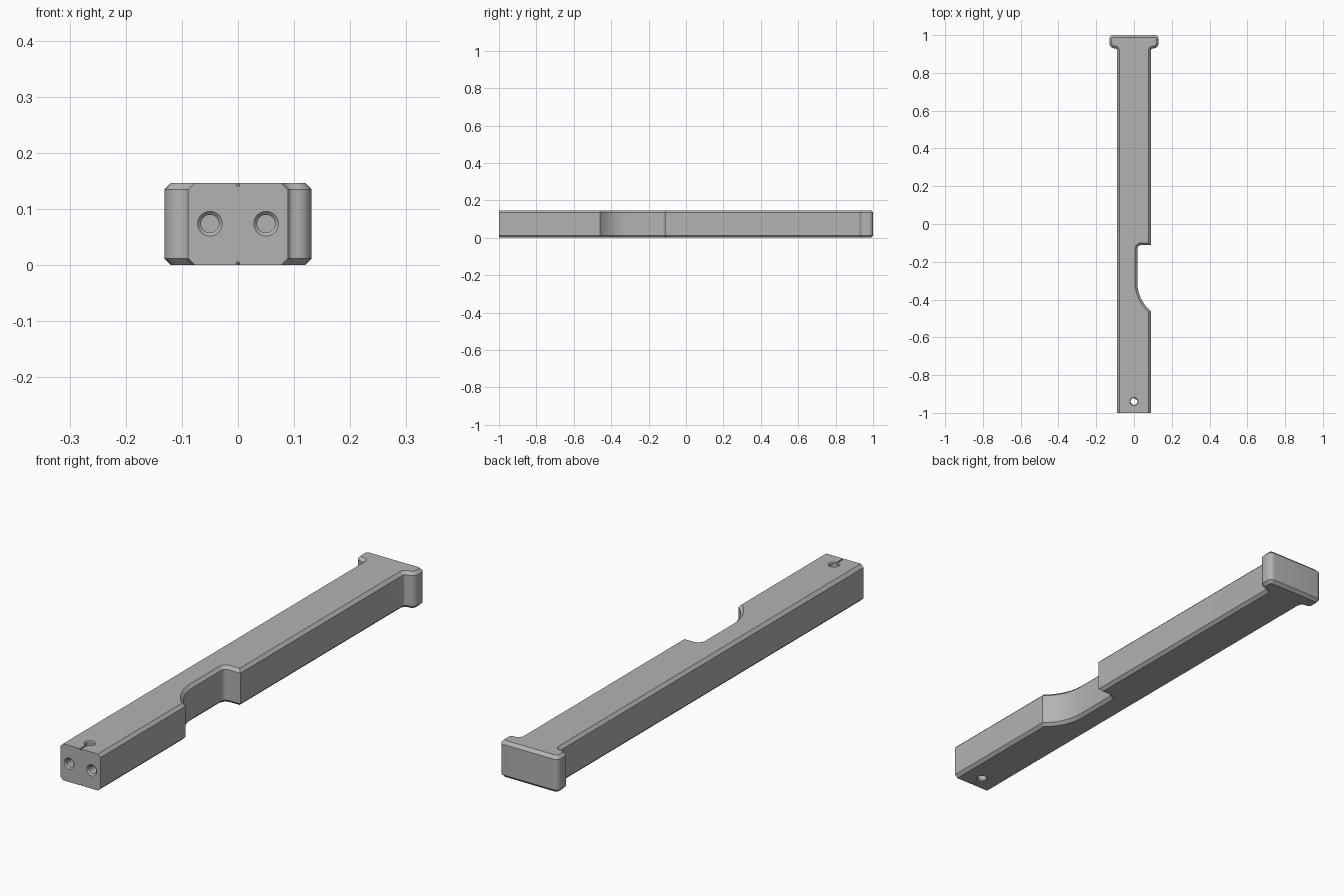
import bpy, bmesh, math
from mathutils import Matrix, Vector

cube = bpy.data.objects.get("Cube")
if cube:
    bpy.data.objects.remove(cube, do_unlink=True)

HEIGHT, CHAMFER = 0.147, 0.012
HALF_SHAFT, HALF_HEAD = 0.089, 0.131
FRONT, BACK = -1.0, 1.0

grey = bpy.data.materials.new("plain grey")
grey.use_nodes = True
colour = (0.45, 0.45, 0.45, 1)
grey.diffuse_color = colour
grey.node_tree.nodes["Principled BSDF"].inputs["Base Color"].default_value = colour


def arc(cx, cy, radius, start, end, steps=8):
    """Points on an arc between two angles in degrees."""
    angles = [math.radians(start + (end - start) * i / steps) for i in range(steps + 1)]
    return [(cx + radius * math.cos(a), cy + radius * math.sin(a)) for a in angles]


def make_object(name, bm):
    bmesh.ops.recalc_face_normals(bm, faces=bm.faces)
    mesh = bpy.data.meshes.new(name)
    bm.to_mesh(mesh)
    bm.free()
    mesh.materials.append(grey)
    obj = bpy.data.objects.new(name, mesh)
    bpy.context.collection.objects.link(obj)
    return obj


def cut(target, bm):
    """Subtract a temporary solid from the target."""
    cutter = make_object("cutter", bm)
    cutter.hide_render = True
    mod = target.modifiers.new("cut", "BOOLEAN")
    mod.operation, mod.solver, mod.object = "DIFFERENCE", "EXACT", cutter
    bpy.context.view_layer.objects.active = target
    bpy.ops.object.modifier_apply(modifier=mod.name)
    bpy.data.objects.remove(cutter, do_unlink=True)


def cut_cone(target, start, end, r1, r2):
    """Cut a round hole running from start to end."""
    start, end = Vector(start), Vector(end)
    axis = end - start
    place = Matrix.Translation((start + end) / 2) @ axis.to_track_quat("Z", "Y").to_matrix().to_4x4()
    bm = bmesh.new()
    bmesh.ops.create_cone(bm, cap_ends=True, segments=32, radius1=r1, radius2=r2,
                          depth=axis.length, matrix=place)
    cut(target, bm)


def cut_box(target, centre, size):
    bm = bmesh.new()
    bmesh.ops.create_cube(bm, matrix=Matrix.Translation(centre) @ Matrix.Diagonal((*size, 1)))
    cut(target, bm)


# Outline of the bar: head with rounded corners, and a scooped notch on one side
notch_x, notch_back, notch_front, scoop_y = 0.018, -0.112, -0.46, -0.31
dx, dy = HALF_SHAFT - notch_x, scoop_y - notch_front
scoop = (dx * dx + dy * dy) / (2 * dx)
sweep = math.degrees(math.asin(dy / scoop))
head_y, fillet, lower, upper = 0.93, 0.012, 0.028, 0.022

head = (arc(HALF_SHAFT + fillet, head_y - fillet, fillet, 180, 90)
        + arc(HALF_HEAD - lower, head_y + lower, lower, -90, 0)
        + arc(HALF_HEAD - upper, BACK - upper, upper, 0, 90))
outline = ([(HALF_SHAFT, FRONT - 0.1)]
           + arc(notch_x + scoop, scoop_y, scoop, 180 + sweep, 180, 14)
           + arc(notch_x + 0.02, notch_back - 0.02, 0.02, 180, 90)
           + [(HALF_SHAFT, notch_back)]
           + head + [(-x, y) for x, y in reversed(head)]
           + [(-HALF_SHAFT, FRONT - 0.1)])

# Extrude, chamfer the top and bottom rims, then slice the front end flat
bm = bmesh.new()
base = bm.faces.new([bm.verts.new((x, y, 0)) for x, y in outline])
side = bmesh.ops.extrude_face_region(bm, geom=[base], use_keep_orig=True)
bmesh.ops.translate(bm, vec=(0, 0, HEIGHT),
                    verts=[v for v in side["geom"] if isinstance(v, bmesh.types.BMVert)])
bmesh.ops.remove_doubles(bm, verts=bm.verts, dist=0.0001)
bmesh.ops.recalc_face_normals(bm, faces=bm.faces)
rims = [e for e in bm.edges if abs(e.verts[0].co.z - e.verts[1].co.z) < 0.001]
bmesh.ops.bevel(bm, geom=rims, offset=CHAMFER, segments=1, affect="EDGES", clamp_overlap=False)
sliced = bmesh.ops.bisect_plane(bm, geom=bm.verts[:] + bm.edges[:] + bm.faces[:],
                                plane_co=(0, FRONT, 0), plane_no=(0, -1, 0), clear_outer=True)
bmesh.ops.holes_fill(bm, edges=[e for e in sliced["geom_cut"] if isinstance(e, bmesh.types.BMEdge)])
bar = make_object("notched_bar", bm)

# Two countersunk blind holes in the front end
for x in (-0.05, 0.05):
    cut_cone(bar, (x, FRONT - 0.01, 0.074), (x, FRONT + 0.08, 0.074), 0.016, 0.016)
    cut_cone(bar, (x, FRONT - 0.001, 0.074), (x, FRONT + 0.006, 0.074), 0.023, 0.016)

# Vertical through hole, with a fine groove to the front on top and bottom
cut_cone(bar, (0, -0.94, -0.02), (0, -0.94, HEIGHT + 0.02), 0.018, 0.018)
for z, inward in ((0, 1), (HEIGHT, -1)):
    cut_cone(bar, (0, -0.94, z - inward * 0.001), (0, -0.94, z + inward * 0.004), 0.023, 0.018)
    cut_box(bar, (0, -0.98, z), (0.005, 0.08, 0.012))

bpy.ops.object.select_all(action="DESELECT")
bar.select_set(True)
bpy.context.view_layer.objects.active = bar
bpy.ops.object.shade_smooth_by_angle(angle=math.radians(30))
